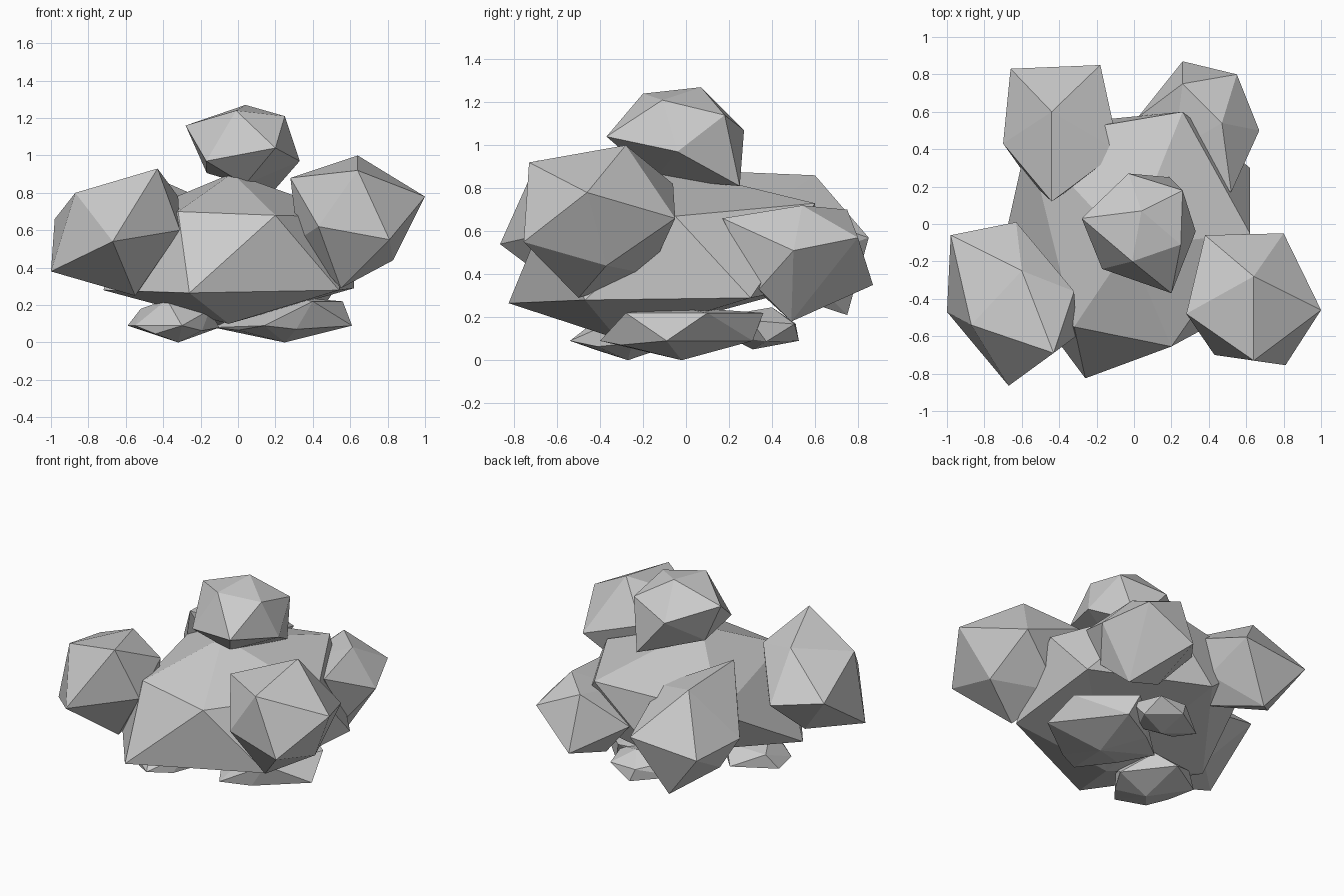
import bpy, bmesh, math, random
from mathutils import Vector, Quaternion

random.seed(4)


def icosahedron():
    bm = bmesh.new()
    bmesh.ops.create_icosphere(bm, subdivisions=1, radius=1)
    pts = [v.co.normalized() for v in bm.verts]
    bm.free()
    return pts


ICO = icosahedron()


def snap(points, corners):
    """Move the nearest free point onto each corner; return points and total move."""
    pts = list(points)
    free = set(range(len(pts)))
    cost = 0
    for c in corners:
        i = min(free, key=lambda k: (pts[k] - c).length_squared)
        cost += (pts[i] - c).length_squared
        pts[i] = c
        free.remove(i)
    return pts, cost


def rock(name, centre, size, corners=()):
    """Faceted 12-point stone: best turned icosahedron with key corners pulled out."""
    centre = Vector(centre)
    corners = [Vector(c) for c in corners]
    best = None
    for _ in range(400):
        q = Quaternion([random.gauss(0, 1) for _ in range(4)]).normalized()
        pts = []
        for p in ICO:
            d = q @ p
            pts.append(centre + Vector([d[k] * size[k] for k in range(3)]))
        pts, cost = snap(pts, corners)
        if best is None or cost < best[1]:
            best = (pts, cost)
    bm = bmesh.new()
    for p in best[0]:
        bm.verts.new(p)
    bmesh.ops.convex_hull(bm, input=list(bm.verts))
    loose = [v for v in bm.verts if not v.link_faces]
    bmesh.ops.delete(bm, geom=loose, context='VERTS')
    bmesh.ops.recalc_face_normals(bm, faces=list(bm.faces))
    mesh = bpy.data.meshes.new(name)
    bm.to_mesh(mesh)
    bm.free()
    ob = bpy.data.objects.new(name, mesh)
    bpy.context.collection.objects.link(ob)
    return ob


# large central stone
rock("body", (0, -.06, .5), (.62, .62, .36), [
    (-.26, -.825, .265), (.20, -.655, .68), (-.32, -.55, .70), (.54, -.47, .28),
    (-.72, -.21, .28), (.62, .30, .29), (-.03, -.12, .905), (.26, .60, .73),
    (-.57, .46, .68), (-.05, -.32, .10), (.62, -.05, .67), (-.15, .56, .34)])

# top stone
rock("head", (.03, -.04, 1.03), (.27, .27, .2), [
    (-.28, .03, 1.16), (.04, .07, 1.27), (.20, -.37, 1.04), (.33, -.04, .97),
    (.25, -.11, 1.21), (-.17, -.24, .97), (-.01, -.20, 1.24), (.26, .18, 1.14),
    (-.03, .27, 1.07), (.19, .25, .81)])

# four side stones
rock("front_right_lobe", (.62, -.42, .66), (.32, .32, .32), [
    (1.0, -.46, .78), (.64, -.28, 1.0), (.64, -.73, .92), (.81, -.755, .55),
    (.28, -.48, .88), (.43, -.70, .62), (.80, -.05, .66), (.83, -.37, .44),
    (.38, -.06, .82), (.55, -.50, .29), (.46, -.17, .40)])
rock("front_left_lobe", (-.65, -.42, .6), (.32, .36, .3), [
    (-.67, -.865, .54), (-1.0, -.47, .38), (-.87, -.54, .80), (-.43, -.69, .93),
    (-.60, -.25, .86), (-.98, -.06, .66), (-.63, .01, .58), (-.32, -.36, .78),
    (-.31, -.60, .60), (-.55, -.48, .25)])
rock("back_left_lobe", (-.42, .5, .55), (.27, .32, .28), [
    (-.66, .83, .53), (-.18, .85, .57), (-.08, .39, .72), (-.44, .12, .88),
    (-.70, .43, .54), (-.44, .60, .86), (-.40, .75, .21), (-.25, .32, .35)])
rock("back_right_lobe", (.34, .52, .45), (.25, .3, .24), [
    (.26, .87, .35), (.55, .80, .57), (.67, .50, .51), (.52, .17, .66),
    (.47, .54, .72), (.26, .75, .70), (.55, .34, .33), (.45, .49, .18),
    (.02, .57, .48), (.20, .25, .40)])

# three flat stones underneath
rock("left_foot", (-.34, -.25, .12), (.24, .27, .11), [
    (-.59, -.14, .09), (-.55, -.33, .09), (-.32, -.27, 0), (-.10, -.25, .08),
    (-.38, -.36, .23), (-.30, -.54, .09), (-.52, -.10, .18)])
rock("right_foot", (.25, -.03, .13), (.33, .32, .12), [
    (.25, -.02, 0), (.61, -.09, .09), (.56, .10, .22), (-.13, .04, .08),
    (.14, -.40, .09), (.30, .31, .09), (.25, .36, .22), (.40, -.28, .22)])
rock("back_foot", (.04, .36, .15), (.25, .2, .1), [
    (.04, .31, .05), (.05, .525, .09), (.02, .51, .17), (-.20, .35, .12)])
